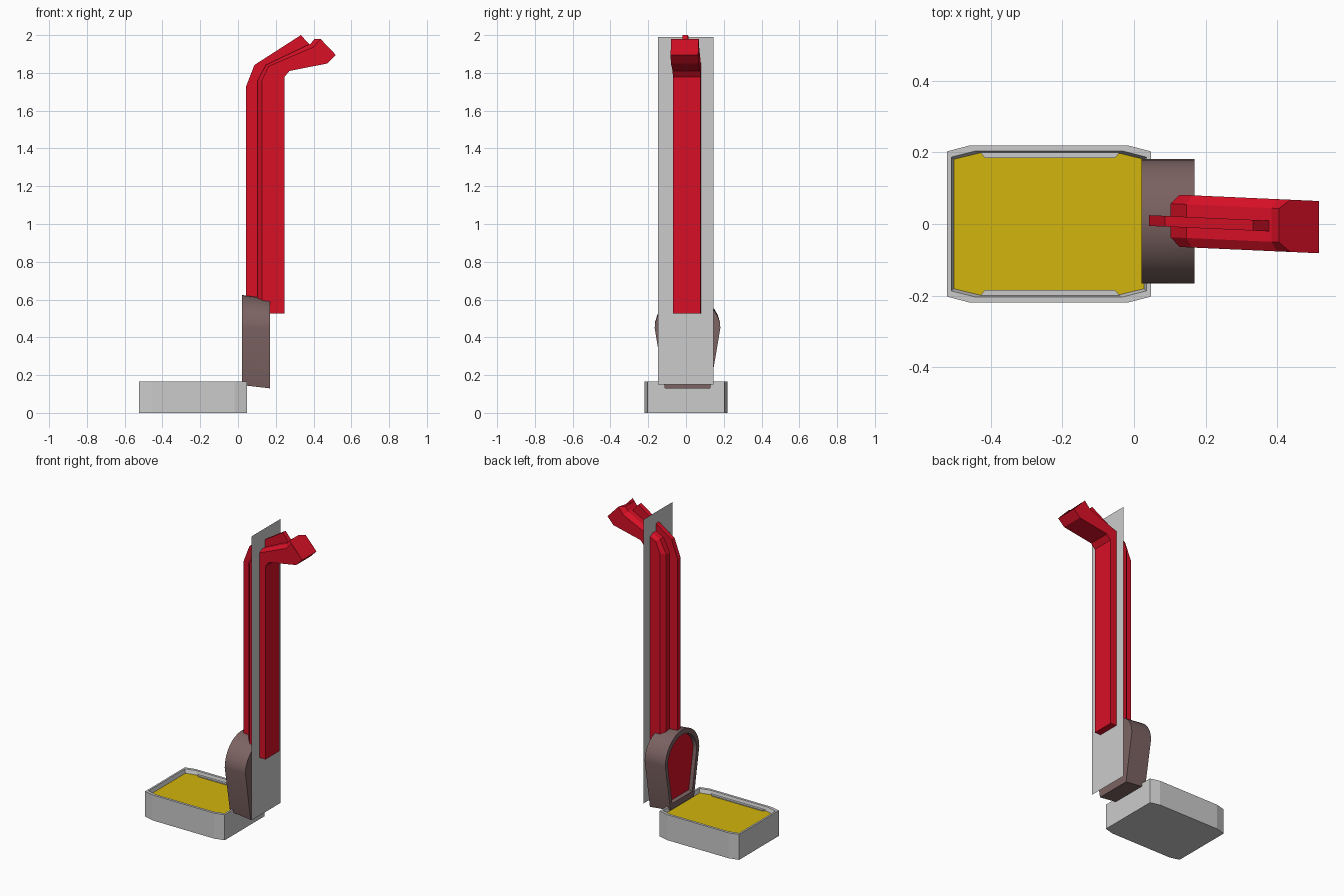
import bpy, bmesh, math

if "Cube" in bpy.data.objects:
    bpy.data.objects.remove(bpy.data.objects["Cube"])


def material(name, rgb):
    m = bpy.data.materials.new(name)
    m.diffuse_color = (*rgb, 1)
    m.use_nodes = True
    m.node_tree.nodes["Principled BSDF"].inputs["Base Color"].default_value = m.diffuse_color
    return m


RED = material("red", (0.68, 0.005, 0.019))
GREY = material("light grey", (0.6, 0.6, 0.6))
YELLOW = material("mustard yellow", (0.65, 0.46, 0.004))
BROWN = material("dull brown", (0.2, 0.125, 0.122))


def loft(name, rings, mats):
    """Skin closed rings of equal length, cap both ends; last cap gets the last material."""
    bm = bmesh.new()
    vs = [[bm.verts.new(p) for p in r] for r in rings]
    n = len(vs[0])
    for a, b in zip(vs, vs[1:]):
        for i in range(n):
            j = (i + 1) % n
            bm.faces.new((a[i], a[j], b[j], b[i]))
    bm.faces.new(vs[0])
    cap = bm.faces.new(vs[-1])
    cap.material_index = len(mats) - 1
    bmesh.ops.recalc_face_normals(bm, faces=bm.faces)
    me = bpy.data.meshes.new(name)
    bm.to_mesh(me)
    bm.free()
    for m in mats:
        me.materials.append(m)
    ob = bpy.data.objects.new(name, me)
    bpy.context.collection.objects.link(ob)
    return ob


def skew(x):
    """Sideways drift of the slightly turned upright."""
    return 0.0145 - 0.045 * x


# tray with clipped corners, sunken yellow floor
def octagon(x0, x1, y, clip_x, clip_y, z):
    pts = [(x0, y - clip_y), (x0 + clip_x, y), (x1 - clip_x, y), (x1, y - clip_y)]
    pts += [(px, -py) for px, py in reversed(pts)]
    return [(px, py, z) for px, py in pts]


loft("tray", [
    octagon(-0.523, 0.047, 0.22, 0.065, 0.017, 0),
    octagon(-0.523, 0.047, 0.22, 0.065, 0.017, 0.165),
    octagon(-0.511, 0.035, 0.204, 0.067, 0.017, 0.165),
    octagon(-0.504, 0.028, 0.198, 0.07, 0.017, 0.14),
], [GREY, YELLOW])

# grey ledges along the long sides of the tray floor
for s, side in ((1, "rear"), (-1, "front")):
    loft(side + "_tray_ledge", [
        [(-0.43, s * 0.2, z), (-0.04, s * 0.2, z), (-0.054, s * 0.184, z), (-0.416, s * 0.184, z)]
        for z in (0.139, 0.146)], [GREY])

# arched housing with a recessed red panel
outline = [(0.12, 0.147)]
for i in range(17):
    a = math.pi * i / 16
    outline.append((0.174 * math.cos(a), 0.45 + 0.174 * math.sin(a)))
outline.append((-0.12, 0.147))


def arch(x, scale=1.0, drop=0.0):
    ring = []
    for y, z in outline:
        dz = drop * min(1, abs(z - 0.45) / 0.15)
        ring.append((x, 0.008 + y * scale, 0.4 + (z - 0.4) * scale - dz))
    return ring


housing = loft("arched_housing", [
    arch(0.169, drop=0.017), arch(0.021), arch(0.021, 0.85), arch(0.045, 0.83)], [BROWN, RED])
bpy.context.view_layer.objects.active = housing
housing.select_set(True)
bpy.ops.object.shade_smooth_by_angle(angle=math.radians(25))

# thin backing plate, a single sheet
me = bpy.data.meshes.new("backing_sheet")
me.from_pydata([(0.202, -0.148, 0.15), (0.202, 0.145, 0.15),
                (0.202, 0.145, 1.99), (0.202, -0.148, 1.99)], [], [(0, 1, 2, 3)])
me.materials.append(GREY)
bpy.context.collection.objects.link(bpy.data.objects.new("backing_sheet", me))

# upright with bevelled back edges, bent over and flared at the top
# each section: back ridge, bevel edge, inner face as (x, z)
sections = [
    ((0.102, 0.525), (0.128, 0.525), (0.245, 0.525)),
    ((0.102, 1.755), (0.128, 1.763), (0.245, 1.777)),
    ((0.147, 1.842), (0.162, 1.835), (0.272, 1.81)),
    ((0.385, 1.955), (0.40, 1.937), (0.473, 1.85)),
    ((0.405, 1.98), (0.437, 1.98), (0.518, 1.895)),
]
rings = []
for back, edge, inner in sections:
    half = [(back, 0.047), (edge, 0.073), (inner, 0.073)]
    ring = [(x, skew(x) + w, z) for (x, z), w in half]
    ring += [(x, skew(x) - w, z) for (x, z), w in reversed(half)]
    rings.append(ring)
loft("upright", rings, [RED])

# narrow fin along the back of the upright
fin = [(0.042, 0.53), (0.042, 1.727), (0.087, 1.842), (0.333, 2.0), (0.383, 1.945),
       (0.165, 1.825), (0.125, 1.74), (0.125, 0.53)]
loft("upright_fin", [[(x, skew(x) - 0.003 + w, z) for x, z in fin] for w in (-0.015, 0.015)], [RED])
